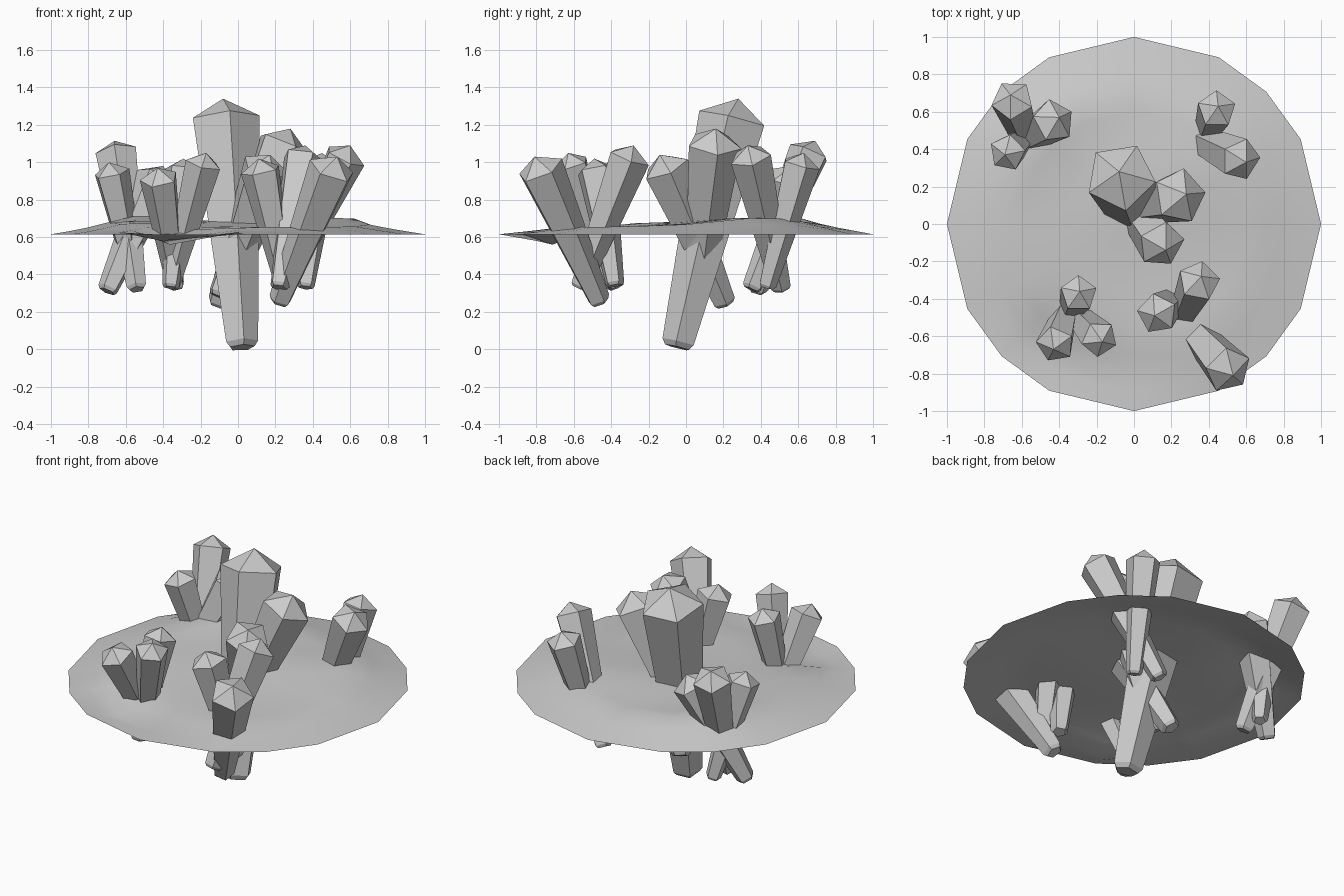
import bpy, bmesh, math
from mathutils import Vector

if "Cube" in bpy.data.objects:
    bpy.data.objects.remove(bpy.data.objects["Cube"])


def finish(name, bm, smooth=False):
    bmesh.ops.recalc_face_normals(bm, faces=bm.faces[:])
    mesh = bpy.data.meshes.new(name)
    bm.to_mesh(mesh)
    bm.free()
    for p in mesh.polygons:
        p.use_smooth = smooth
    obj = bpy.data.objects.new(name, mesh)
    bpy.context.collection.objects.link(obj)
    return obj


def crystal(name, tip, foot, radius, phase):
    """Five-sided shard: chamfered foot, flared body, pointed cap."""
    tip, foot = Vector(tip), Vector(foot)
    axis = tip - foot
    length = axis.length
    rot = Vector((0, 0, 1)).rotation_difference(axis)
    cap = radius * 0.6
    profile = [(0.0, 0.37), (radius * 0.15, 0.48), (length - cap, 1.0)]
    bm = bmesh.new()
    rings = []
    for h, k in profile:
        ring = []
        for i in range(5):
            a = math.radians(phase + 72 * i)
            p = Vector((radius * k * math.cos(a), radius * k * math.sin(a), h))
            ring.append(bm.verts.new(foot + rot @ p))
        rings.append(ring)
    apex = bm.verts.new(tip)
    bm.faces.new(rings[0])
    for i in range(5):
        j = (i + 1) % 5
        for lo, hi in zip(rings, rings[1:]):
            bm.faces.new((lo[i], lo[j], hi[j], hi[i]))
        bm.faces.new((rings[-1][i], rings[-1][j], apex))
    return finish(name, bm)


# Uneven ground sheet with a flat 16-point rim and a raised, lumpy middle
def ground_height(x, y, r):
    def bump(cx, cy, s):
        return math.exp(-((x - cx) ** 2 + (y - cy) ** 2) / (2 * s * s))

    ramp = min(1.0, (1 - r) / 0.3)
    z = 0.045 + 0.012 * y
    z += 0.07 * bump(-0.58, 0.58, 0.2) + 0.04 * bump(0.5, 0.35, 0.22)
    z += 0.03 * bump(0.0, 0.2, 0.22) + 0.025 * bump(-0.55, -0.1, 0.2)
    z -= 0.15 * bump(-0.36, -0.8, 0.13)
    return 0.615 + ramp * z


bm = bmesh.new()
angles = [q + a for q in (0, 90, 180, 270) for a in (0, 27, 45, 63)]
rings = []
for r in (0.12, 0.24, 0.36, 0.48, 0.6, 0.7, 0.8, 0.9, 1.0):
    ring = []
    for a in angles:
        x, y = r * math.cos(math.radians(a)), r * math.sin(math.radians(a))
        ring.append(bm.verts.new((x, y, ground_height(x, y, r))))
    rings.append(ring)
centre = bm.verts.new((0, 0, ground_height(0, 0, 0)))
for i in range(16):
    j = (i + 1) % 16
    bm.faces.new((centre, rings[0][i], rings[0][j]))
    for lo, hi in zip(rings, rings[1:]):
        bm.faces.new((lo[i], hi[i], hi[j], lo[j]))
finish("ground_sheet", bm, smooth=True)

# Crystals by cluster: tip, foot, shoulder radius, rotation
clusters = {
    "centre": [
        ((-0.08, 0.28, 1.34), (0.02, -0.045, 0.01), 0.19, 63),
        ((0.28, 0.16, 1.18), (-0.10, 0.06, 0.28), 0.15, 80),
        ((0.17, -0.14, 1.04), (-0.11, 0.21, 0.24), 0.13, 10),
    ],
    "back_left": [
        ((-0.66, 0.69, 1.115), (-0.54, 0.35, 0.32), 0.115, 50),
        ((-0.40, 0.57, 0.98), (-0.70, 0.38, 0.31), 0.12, 100),
        ((-0.69, 0.37, 1.00), (-0.54, 0.50, 0.32), 0.10, 80),
    ],
    "front_left": [
        ((-0.29, -0.36, 1.02), (-0.36, -0.50, 0.33), 0.10, 90),
        ((-0.43, -0.67, 0.97), (-0.33, -0.37, 0.33), 0.105, 30),
        ((-0.17, -0.63, 1.05), (-0.36, -0.43, 0.33), 0.10, 50),
    ],
    "front_right": [
        ((0.11, -0.49, 1.02), (0.25, -0.38, 0.34), 0.11, 100),
        ((0.36, -0.28, 1.09), (0.22, -0.57, 0.33), 0.115, 80),
        ((0.53, -0.81, 1.03), (0.22, -0.46, 0.25), 0.13, 27),
    ],
    "back_right": [
        ((0.45, 0.63, 1.05), (0.36, 0.43, 0.33), 0.105, 90),
        ((0.60, 0.33, 1.09), (0.23, 0.51, 0.32), 0.115, 75),
    ],
}
for place, shards in clusters.items():
    for n, args in enumerate(shards, 1):
        crystal(f"crystal_{place}_{n}", *args)
